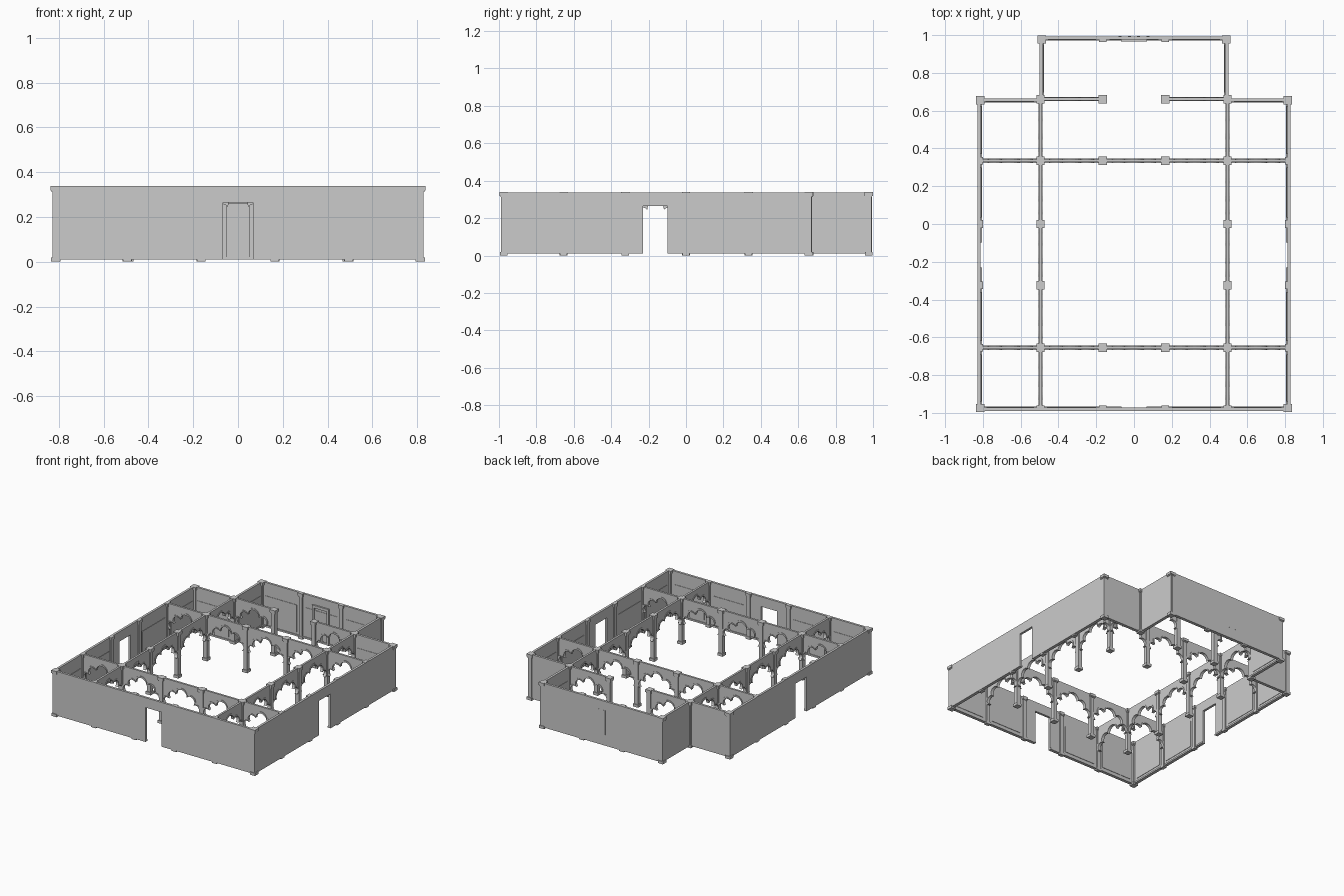
import bpy, bmesh, math
from mathutils import Vector

cube = bpy.data.objects.get("Cube")
if cube:
    bpy.data.objects.remove(cube, do_unlink=True)

stone = bpy.data.materials.new("grey_stone")
stone.use_nodes = True
GREY = (0.6, 0.6, 0.6, 1)
stone.diffuse_color = GREY
stone.node_tree.nodes["Principled BSDF"].inputs["Base Color"].default_value = GREY

TOP, FLOOR = 0.338, 0.01
XS = [-0.815, -0.495, -0.165, 0.165, 0.495, 0.815]
YS = [-0.975, -0.655, -0.325, 0, 0.335, 0.66]
groups = {}


def prism(group, outline, axis, c, thick):
    """Extrude an outline of (along, z) points across a wall running on the axis."""
    bm = groups.setdefault(group, bmesh.new())
    def place(u, v, z):
        return (u, c + v, z) if axis == "x" else (c + v, u, z)
    face = bm.faces.new([bm.verts.new(place(u, -thick / 2, z)) for u, z in outline])
    out = bmesh.ops.extrude_face_region(bm, geom=[face])["geom"]
    verts = [e for e in out if isinstance(e, bmesh.types.BMVert)]
    bmesh.ops.translate(bm, verts=verts, vec=Vector(place(0, thick, 0)) - Vector(place(0, 0, 0)))


def slab(group, axis, c, a, b, z0, z1, thick):
    prism(group, [(a, z0), (b, z0), (b, z1), (a, z1)], axis, c, thick)


def column(group, x, y, hx=0.022, hy=0.022):
    """Square pier: base, shaft and two-step capital."""
    for k, z0, z1 in ((0.95, 0, 0.02), (0.68, 0.02, 0.315),
                      (0.85, 0.312, 0.32), (1, 0.319, TOP + 0.001)):
        slab(group, "x", y, x - hx * k, x + hx * k, z0, z1, 2 * hy * k)


def lobed_curve(scale=1.0, steps=8):
    """Five-lobed arch line from left springing to right springing."""
    half = [(0.135, 0.15), (0.1, 0.2), (0.045, 0.245)]
    cusps = [(-u, z) for u, z in half] + half[::-1]
    pts = [cusps[0]]
    for (u0, z0), (u1, z1) in zip(cusps, cusps[1:]):
        mu, mz, du, dz = (u0 + u1) / 2, (z0 + z1) / 2, (u1 - u0) / 2, (z1 - z0) / 2
        for i in range(1, steps + 1):
            t = math.pi * i / steps
            pts.append((mu - du * math.cos(t) - dz * math.sin(t),
                        mz - dz * math.cos(t) + du * math.sin(t)))
    return [(u * scale, 0.15 + (z - 0.15) * scale) for u, z in pts]


def arch_bay(axis, c, a, b):
    """Spandrel panel over a lobed opening, with a raised trim around it."""
    m = (a + b) / 2
    inner = [(m + u, z) for u, z in lobed_curve()]
    outer = [(m + u, z) for u, z in lobed_curve(1.09)]
    prism("arcade_panels", [(a, TOP), (a, 0.15)] + inner + [(b, 0.15), (b, TOP)], axis, c, 0.015)
    prism("arch_trims", outer + inner[::-1], axis, c, 0.022)


def arcade(axis, c, stops):
    for a, b in zip(stops, stops[1:]):
        arch_bay(axis, c, a, b)


def wall(axis, c, stops, inward, door=None):
    """Plain outside wall with inner panels and skirting, and a doorway in one bay."""
    thick, head = 0.017, 0.265
    spans = [(stops[0], stops[-1])]
    if door is not None:
        d0, d1 = door - 0.066, door + 0.066
        spans = [(stops[0], d0), (d1, stops[-1])]
        slab("outer_walls", axis, c, d0, d1, head, TOP, thick)
    face = c + inward * thick / 2
    for a, b in spans:
        slab("outer_walls", axis, c, a, b, FLOOR, TOP, thick)
        slab("skirtings", axis, face, a, b, FLOOR, 0.022, 0.012)
    for a, b in zip(stops, stops[1:]):
        if door is None or not a < door < b:
            slab("wall_panels", axis, face, a + 0.035, b - 0.035, 0.04, 0.24, 0.006)


# Outside walls
wall("x", -0.981, XS, 1, door=0)
for s in (-1, 1):
    wall("y", s * 0.82, YS, -s, door=-0.165)
    wall("x", 0.657, sorted((s * 0.495, s * 0.82)), -1)
    wall("y", s * 0.491, [0.66, 0.985], -s)
wall("x", 0.985, [-0.491, -0.165, 0.165, 0.491], -1)

# Inner arcades
for y in (YS[1], YS[4]):
    arcade("x", y, XS)
for s in (-1, 1):
    arcade("y", s * 0.495, YS)
    arcade("x", 0.662, sorted((s * 0.495, s * 0.165)))

# Free-standing piers and corner piers
for s in (-1, 1):
    for y in YS[1:]:
        column("arcade_columns", s * 0.495, y)
    for y in (YS[1], YS[4], YS[5]):
        column("arcade_columns", s * 0.165, y)
    for x, y in ((0.814, -0.974), (0.814, 0.655), (0.488, 0.977)):
        column("corner_columns", s * x, y)
    # Shallow piers against the outside walls
    for y in YS[1:5]:
        column("wall_pilasters", s * 0.813, y, 0.014, 0.02)
    for x in XS[3:5]:
        column("wall_pilasters", s * x, -0.974, 0.02, 0.014)
    column("wall_pilasters", s * 0.165, 0.978, 0.02, 0.014)

# Framed niche on the back wall, with narrow raised bars outside
for s in (-1, 1):
    slab("niche_frame", "x", 0.972, s * 0.06 - 0.008, s * 0.06 + 0.008, FLOOR, 0.26, 0.014)
    for u in (0.025, 0.075):
        slab("niche_bars", "x", 0.9935, s * u - 0.008, s * u + 0.008, 0.09, 0.27, 0.002)
slab("niche_frame", "x", 0.972, -0.068, 0.068, 0.26, 0.28, 0.014)

for name, bm in groups.items():
    bmesh.ops.recalc_face_normals(bm, faces=bm.faces)
    mesh = bpy.data.meshes.new(name)
    bm.to_mesh(mesh)
    bm.free()
    mesh.materials.append(stone)
    bpy.context.collection.objects.link(bpy.data.objects.new(name, mesh))
